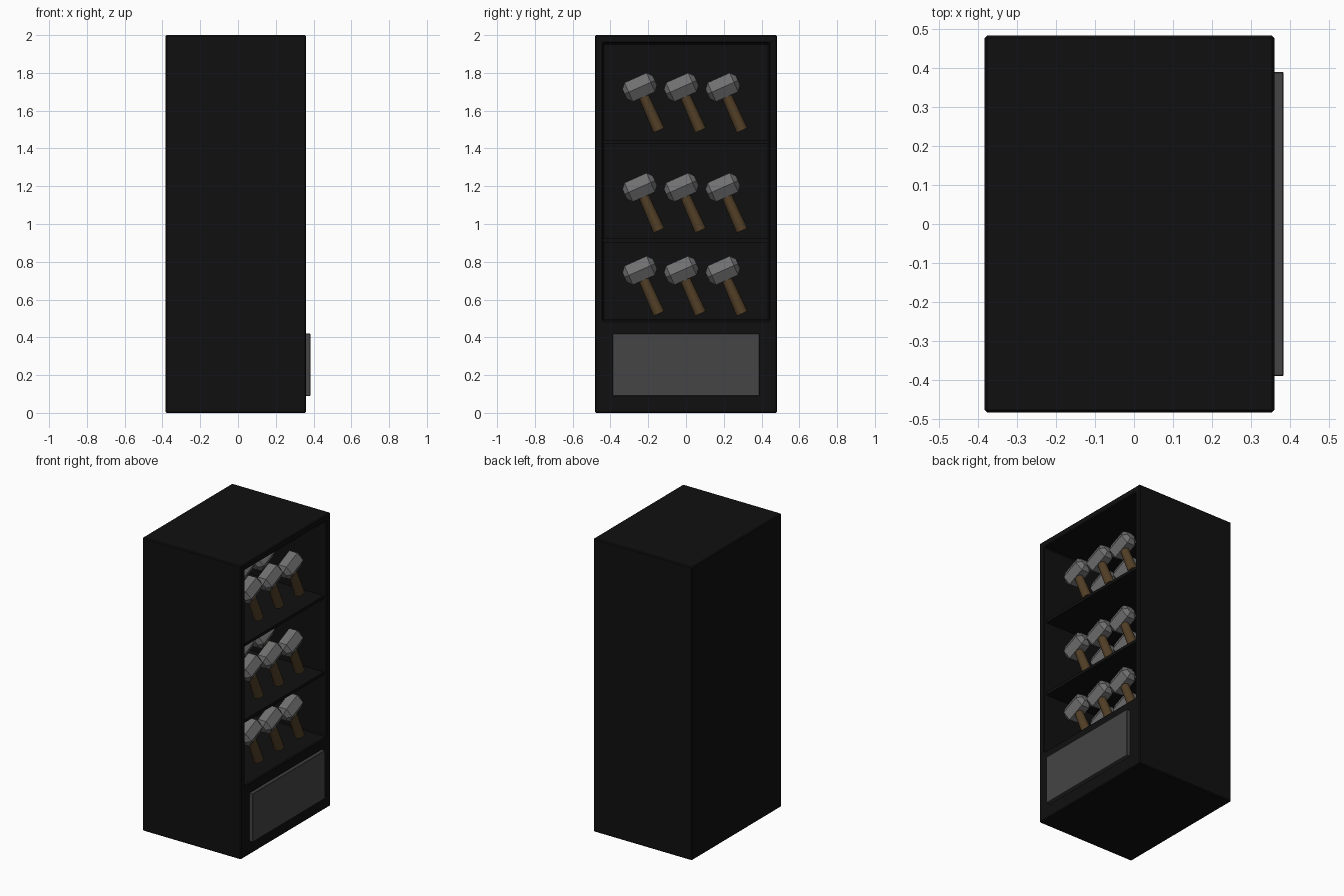
import bpy, bmesh, math
from mathutils import Vector

if "Cube" in bpy.data.objects:
    bpy.data.objects.remove(bpy.data.objects["Cube"])


def material(name, rgb):
    m = bpy.data.materials.new(name)
    m.diffuse_color = (*rgb, 1)
    m.use_nodes = True
    m.node_tree.nodes["Principled BSDF"].inputs["Base Color"].default_value = m.diffuse_color
    return m


BLACK = material("cabinet_black", (0.005, 0.005, 0.005))
GREY = material("panel_grey", (0.058, 0.058, 0.058))
STEEL = material("head_steel", (0.16, 0.16, 0.16))
WOOD = material("handle_wood", (0.085, 0.05, 0.02))


def mesh_from(bm, name, mat):
    bmesh.ops.recalc_face_normals(bm, faces=bm.faces)
    me = bpy.data.meshes.new(name)
    bm.to_mesh(me)
    bm.free()
    me.materials.append(mat)
    return me


def place(name, me, loc=(0, 0, 0), tilt=0.0):
    o = bpy.data.objects.new(name, me)
    o.location = loc
    o.rotation_euler = (tilt, 0, 0)
    bpy.context.collection.objects.link(o)
    return o


def box_bm(lo, hi):
    bm = bmesh.new()
    bmesh.ops.create_cube(bm, size=1)
    for v in bm.verts:
        v.co = Vector([lo[i] if v.co[i] < 0 else hi[i] for i in range(3)])
    return bm


def bevel(o, width):
    b = o.modifiers.new("edge_bevel", "BEVEL")
    b.width = width
    b.segments = 1
    b.limit_method = "ANGLE"


# Cabinet: solid case with a recess pushed in from the +x face
FRONT, BACK, SIDE = 0.36, -0.383, 0.483
IN_Y, IN_BOT, IN_TOP, IN_BACK = 0.44, 0.488, 1.957, -0.34
bm = box_bm((BACK, -SIDE, 0), (FRONT, SIDE, 2))
for co, no in (((0, -IN_Y, 0), (0, 1, 0)), ((0, IN_Y, 0), (0, 1, 0)),
               ((0, 0, IN_BOT), (0, 0, 1)), ((0, 0, IN_TOP), (0, 0, 1))):
    bmesh.ops.bisect_plane(bm, geom=bm.verts[:] + bm.edges[:] + bm.faces[:],
                           plane_co=co, plane_no=no)
opening = [f for f in bm.faces
           if f.calc_center_median().x > FRONT - 0.001
           and abs(f.calc_center_median().y) < IN_Y
           and IN_BOT < f.calc_center_median().z < IN_TOP]
recess = bmesh.ops.extrude_discrete_faces(bm, faces=opening)["faces"]
for v in {v for f in recess for v in f.verts}:
    v.co.x = IN_BACK
bevel(place("cabinet", mesh_from(bm, "cabinet", BLACK)), 0.006)

# Shelves
for i, z in enumerate((1.443, 0.923)):
    bm = box_bm((IN_BACK - 0.01, -IN_Y - 0.01, z - 0.02), (FRONT - 0.02, IN_Y + 0.01, z))
    place(f"shelf_{i + 1}", mesh_from(bm, "shelf", BLACK))

# Lower panel
bm = box_bm((FRONT - 0.01, -0.39, 0.09), (0.384, 0.39, 0.42))
bevel(place("lower_panel", mesh_from(bm, "lower_panel", GREY)), 0.003)

# Hammer head: six-sided bar along y with chamfered ends
bm = bmesh.new()
rings = []
for y, s in ((-0.088, 0.5), (-0.064, 1), (0.064, 1), (0.088, 0.5)):
    rings.append([bm.verts.new((0.06 * s * math.cos(a), y, 0.0635 * s * math.sin(a)))
                  for a in (k * math.pi / 3 for k in range(6))])
for r, q in zip(rings, rings[1:]):
    for k in range(6):
        bm.faces.new((r[k], r[(k + 1) % 6], q[(k + 1) % 6], q[k]))
bm.faces.new(rings[0])
bm.faces.new(rings[-1])
head = mesh_from(bm, "hammer_head", STEEL)

# Hammer handle: slightly flared round bar hanging below the head
bm = bmesh.new()
bmesh.ops.create_cone(bm, cap_ends=True, segments=16, radius1=0.032, radius2=0.027, depth=0.22)
bmesh.ops.translate(bm, verts=bm.verts, vec=(0, 0, -0.14))
for f in bm.faces:
    f.smooth = len(f.verts) == 4
handle = mesh_from(bm, "hammer_handle", WOOD)

# Three by three hammers on each of the three levels
TILT = math.radians(24)
for z in (1.724, 1.194, 0.754):
    for x in (0.255, 0.04, -0.175):
        for y in (-0.245, -0.025, 0.195):
            place("hammer_head", head, (x, y, z), TILT)
            place("hammer_handle", handle, (x, y, z), TILT)
